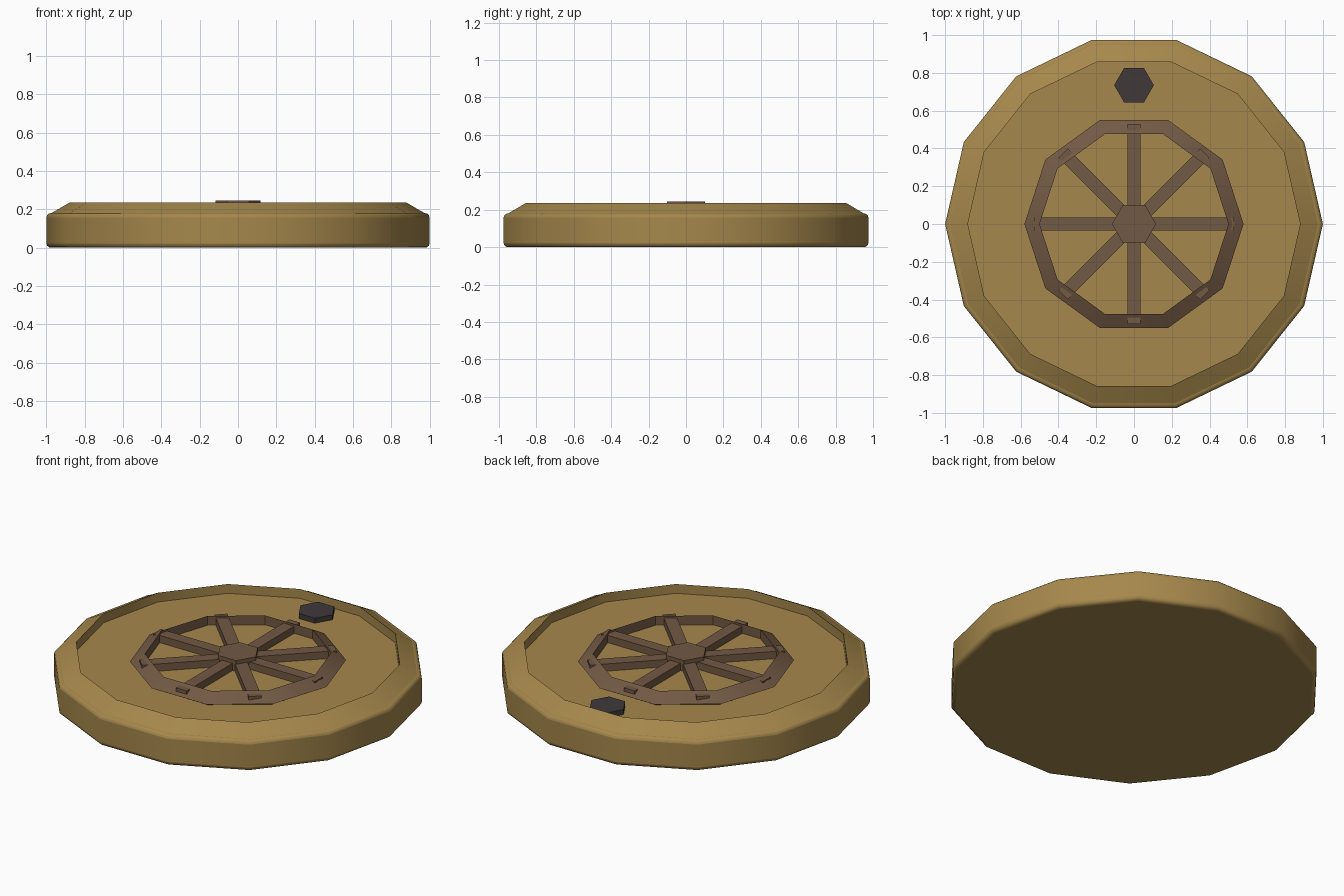
import bpy, bmesh, math
from mathutils import Matrix

cube = bpy.data.objects.get("Cube")
if cube:
    bpy.data.objects.remove(cube, do_unlink=True)


def material(name, rgb):
    m = bpy.data.materials.new(name)
    m.use_nodes = True
    m.diffuse_color = (*rgb, 1)
    m.node_tree.nodes["Principled BSDF"].inputs["Base Color"].default_value = (*rgb, 1)
    return m


tan = material("tan wood", (0.38, 0.245, 0.072))
brown = material("dark brown wood", (0.17, 0.1, 0.058))
charcoal = material("charcoal", (0.05, 0.04, 0.041))


def finish(name, bm, mat):
    bmesh.ops.recalc_face_normals(bm, faces=bm.faces)
    mesh = bpy.data.meshes.new(name)
    bm.to_mesh(mesh)
    bm.free()
    mesh.materials.append(mat)
    obj = bpy.data.objects.new(name, mesh)
    bpy.context.collection.objects.link(obj)
    return obj


def smooth(obj):
    bpy.ops.object.select_all(action="DESELECT")
    obj.select_set(True)
    bpy.context.view_layer.objects.active = obj
    bpy.ops.object.shade_smooth_by_angle(angle=math.radians(30))


def prism(name, mat, sides, radius, z0, z1, y=0):
    """Upright prism with a corner pointing to the back."""
    bm = bmesh.new()
    place = Matrix.Translation((0, y, (z0 + z1) / 2)) @ Matrix.Rotation(math.pi / 2, 4, "Z")
    bmesh.ops.create_cone(bm, cap_ends=True, segments=sides, radius1=radius,
                          radius2=radius, depth=z1 - z0, matrix=place)
    return finish(name, bm, mat)


def triangular_ring(name, mat, sides, inner, outer, z, height):
    """Ring with an upright inner wall and faces sloping to an outer edge."""
    bm = bmesh.new()
    profile = [(outer, z), (inner, z + height), (inner, z - height)]
    loops = []
    for i in range(sides):
        a = math.tau * i / sides
        loops.append([bm.verts.new((r * math.cos(a), r * math.sin(a), h)) for r, h in profile])
    for i in range(sides):
        p, q = loops[i], loops[(i + 1) % sides]
        for j in range(3):
            k = (j + 1) % 3
            bm.faces.new((p[j], q[j], q[k], p[k]))
    obj = finish(name, bm, mat)
    smooth(obj)
    return obj


# Round body with softened edges
body = prism("lid_body", tan, 14, 1.0, 0, 0.18)
bevel = body.modifiers.new("soft_edges", "BEVEL")
bevel.width = 0.022
bevel.segments = 3
bevel.limit_method = "ANGLE"
bevel.angle_limit = math.radians(40)
smooth(body)

# Raised rim and wheel ring
triangular_ring("raised_rim", tan, 14, 0.88, 0.975, 0.18, 0.055)
triangular_ring("wheel_ring", brown, 10, 0.5, 0.58, 0.19, 0.045)

# Four crossing bars make eight spokes
for i in range(4):
    bm = bmesh.new()
    bmesh.ops.create_cube(bm, size=1, matrix=Matrix.Rotation(i * math.pi / 4, 4, "Z")
                          @ Matrix.Translation((0, 0, 0.19))
                          @ Matrix.Diagonal((1.06, 0.07, 0.066, 1)))
    finish(f"spoke_bar_{i + 1}", bm, brown)

# Hub and bung
prism("wheel_hub", brown, 6, 0.117, 0.15, 0.245)
prism("bung", charcoal, 6, 0.105, 0.15, 0.21, y=0.735)
